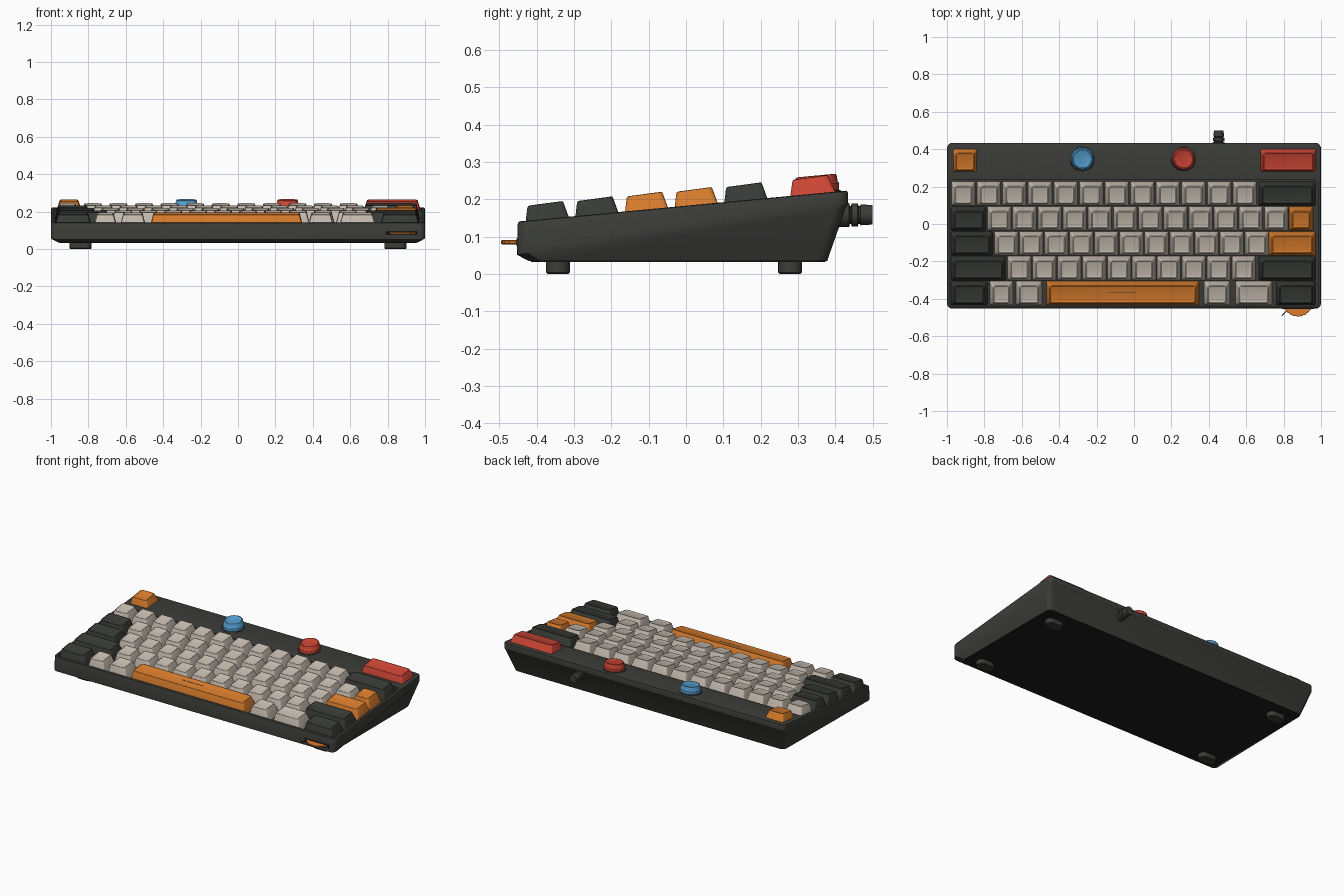
import bpy, bmesh, math
from math import sin, cos, pi, radians

if "Cube" in bpy.data.objects:
    bpy.data.objects.remove(bpy.data.objects["Cube"])

def mat(name, rgb):
    m = bpy.data.materials.new(name)
    m.diffuse_color = (*rgb, 1)
    m.use_nodes = True
    m.node_tree.nodes["Principled BSDF"].inputs["Base Color"].default_value = m.diffuse_color
    return m

CASE = mat("case_grey", (0.045, 0.047, 0.041))
BLACK = mat("base_black", (0.013, 0.013, 0.012))
DARK = mat("dark_key", (0.04, 0.043, 0.038))
CREAM = mat("cream_key", (0.56, 0.50, 0.43))
ORANGE = mat("orange_key", (0.68, 0.20, 0.025))
RED = mat("red_key", (0.60, 0.06, 0.035))
BLUE = mat("blue_button", (0.09, 0.34, 0.62))

# sloped deck: height h above the case top at depth y
def deck(h, lean=0.0, yc=0.0):
    return lambda x, y: 0.1825 + 0.094 * y + h + lean * (y - yc)

def flat(z):
    return lambda x, y: z

def rrect(x0, x1, y0, y1, r, zf, n=5):
    pts = []
    for cx, cy, a in ((x1 - r, y1 - r, 0), (x0 + r, y1 - r, 90),
                      (x0 + r, y0 + r, 180), (x1 - r, y0 + r, 270)):
        for i in range(n):
            t = radians(a + 90 * i / (n - 1))
            x, y = cx + r * cos(t), cy + r * sin(t)
            pts.append((x, y, zf(x, y)))
    return pts

def circle(cx, cy, r, zf, n=40, knurl=0.0):
    pts = []
    for i in range(n):
        k = r - (knurl if i % 2 else 0)
        x, y = cx + k * cos(2 * pi * i / n), cy + k * sin(2 * pi * i / n)
        pts.append((x, y, zf(x, y)))
    return pts

def loft(name, rings, material, angle=32):
    bm = bmesh.new()
    vs = [[bm.verts.new(p) for p in ring] for ring in rings]
    n = len(vs[0])
    for a, b in zip(vs, vs[1:]):
        for i in range(n):
            j = (i + 1) % n
            bm.faces.new((a[i], a[j], b[j], b[i]))
    bm.faces.new(vs[0][::-1])
    bm.faces.new(vs[-1])
    bmesh.ops.recalc_face_normals(bm, faces=bm.faces)
    me = bpy.data.meshes.new(name)
    bm.to_mesh(me)
    bm.free()
    me.materials.append(material)
    ob = bpy.data.objects.new(name, me)
    bpy.context.collection.objects.link(ob)
    bpy.ops.object.select_all(action='DESELECT')
    ob.select_set(True)
    bpy.context.view_layer.objects.active = ob
    bpy.ops.object.shade_smooth_by_angle(angle=radians(angle))
    return ob

# case: tapered underside, belt line, rim, sunken key well
belt = lambda x, y: 0.116 + 0.143 * y
loft("case", [
    rrect(-0.96, 0.96, -0.42, 0.378, 0.03, flat(0.034)),
    rrect(-0.999, 0.999, -0.453, 0.428, 0.03, belt),
    rrect(-1.0, 1.0, -0.453, 0.434, 0.03, lambda x, y: belt(x, y) + 0.008),
    rrect(-1.0, 1.0, -0.451, 0.434, 0.03, deck(-0.007)),
    rrect(-0.998, 0.998, -0.449, 0.432, 0.028, deck(-0.002)),
    rrect(-0.993, 0.993, -0.445, 0.427, 0.024, deck(0)),
    rrect(-0.984, 0.984, -0.438, 0.236, 0.016, deck(0)),
    rrect(-0.984, 0.984, -0.438, 0.236, 0.016, deck(-0.036)),
], CASE, 25)
loft("base_plate", [rrect(-0.955, 0.955, -0.415, 0.373, 0.028, flat(z)) for z in (0.032, 0.04)], BLACK)

# feet
for sx in (-1, 1):
    for y in (-0.343, 0.279):
        x = sx * 0.842
        f = lambda g, z: rrect(x - 0.058 + g, x + 0.058 - g, y - 0.032 + g, y + 0.032 - g, 0.031 - g, flat(z), 8)
        loft("foot", [f(0.004, 0), f(0, 0.004), f(0, 0.036)], CASE)

# keycap: skirt, tapered sides, softened shoulder, shallow dish
def key(name, x0, x1, yc, material, base=-0.032, top=0.042):
    x0, x1 = x0 + 0.003, x1 - 0.003
    def ring(side, front, back, r, h):
        return rrect(x0 + side, x1 - side, yc - front, yc + back, r, deck(h, 0.04, yc))
    loft(name, [
        ring(0.0, 0.065, 0.064, 0.008, base),
        ring(0.004, 0.062, 0.058, 0.010, min(base + 0.02, 0.0)),
        ring(0.016, 0.056, 0.041, 0.014, top - 0.005),
        ring(0.018, 0.054, 0.039, 0.014, top - 0.001),
        ring(0.022, 0.050, 0.035, 0.012, top),
        ring(0.027, 0.045, 0.030, 0.010, top - 0.003),
    ], material, 28)

ROWS = (0.163, 0.03, -0.103, -0.236, -0.369)
# letter rows: first centre, pitch, count
for yc, (first, pitch, count) in zip(ROWS, ((-0.913, 0.1368, 12), (-0.72, 0.1345, 12),
                                            (-0.683, 0.1339, 11), (-0.613, 0.1333, 10))):
    for i in range(count):
        c = first + pitch * i
        key("letter_key", c - 0.066, c + 0.066, yc, CREAM)

# wide and coloured keys
for name, row, x0, x1, m in (
        ("backspace_key", 0, 0.664, 0.974, DARK),
        ("tab_key", 1, -0.982, -0.787, DARK), ("slash_key", 1, 0.825, 0.96, ORANGE),
        ("help_key", 2, -0.982, -0.752, DARK), ("enter_key", 2, 0.717, 0.974, ORANGE),
        ("left_shift_key", 3, -0.982, -0.683, DARK), ("right_shift_key", 3, 0.664, 0.974, DARK),
        ("left_control_key", 4, -0.982, -0.781, DARK), ("function_key", 4, -0.774, -0.645, CREAM),
        ("left_alt_key", 4, -0.633, -0.49, CREAM), ("space_bar", 4, -0.472, 0.35, ORANGE),
        ("right_alt_key", 4, 0.372, 0.515, CREAM), ("wide_function_key", 4, 0.54, 0.74, CREAM),
        ("right_control_key", 4, 0.758, 0.974, DARK)):
    key(name, x0, x1, ROWS[row], m)
key("escape_key", -0.973, -0.834, 0.341, ORANGE, -0.012, 0.045)
key("clear_key", 0.67, 0.98, 0.341, RED, -0.012, 0.045)
loft("space_bar_mark", [rrect(-0.14, 0.015, -0.37, -0.366, 0.0015, deck(h), 3) for h in (0.036, 0.0396)], DARK)

# round player buttons with dark collars
for name, x, m in (("blue_button", -0.276, BLUE), ("red_button", 0.265, RED)):
    y = 0.348
    loft(name + "_collar", [circle(x, y, r, deck(h)) for r, h in ((0.067, -0.01), (0.067, 0.002), (0.064, 0.004))], DARK)
    loft(name, [circle(x, y, r, deck(h)) for r, h in (
        (0.062, -0.01), (0.062, 0.022), (0.058, 0.027), (0.056, 0.042),
        (0.053, 0.047), (0.047, 0.048), (0.042, 0.045))], m)

# thumb wheel in the front edge, with slot and pointer
loft("thumb_wheel", [circle(0.876, -0.415, r, flat(z), 48, 0.003) for r, z in (
    (0.078, 0.079), (0.081, 0.081), (0.081, 0.088), (0.078, 0.09))], ORANGE)
loft("wheel_slot", [rrect(0.79, 0.962, -0.4545, -0.44, 0.003, flat(z), 3) for z in (0.074, 0.095)], BLACK)
pointer = loft("wheel_pointer", [rrect(-0.028, 0.028, -0.003, 0.003, 0.002, flat(z), 3) for z in (0.081, 0.087)], DARK)
pointer.location = (0.81, -0.47, 0)
pointer.rotation_euler.z = radians(45)

# cable plug: stepped profile turned about the y axis
plug = loft("cable_plug", [circle(0, 0, r, flat(z), 24) for r, z in (
    (0.032, -0.03), (0.032, 0.022), (0.024, 0.024), (0.024, 0.027), (0.031, 0.029), (0.031, 0.045),
    (0.024, 0.047), (0.024, 0.051), (0.028, 0.053), (0.026, 0.085))], CASE)
plug.location = (0.453, 0.415, 0.158)
plug.rotation_euler.x = radians(-90)
